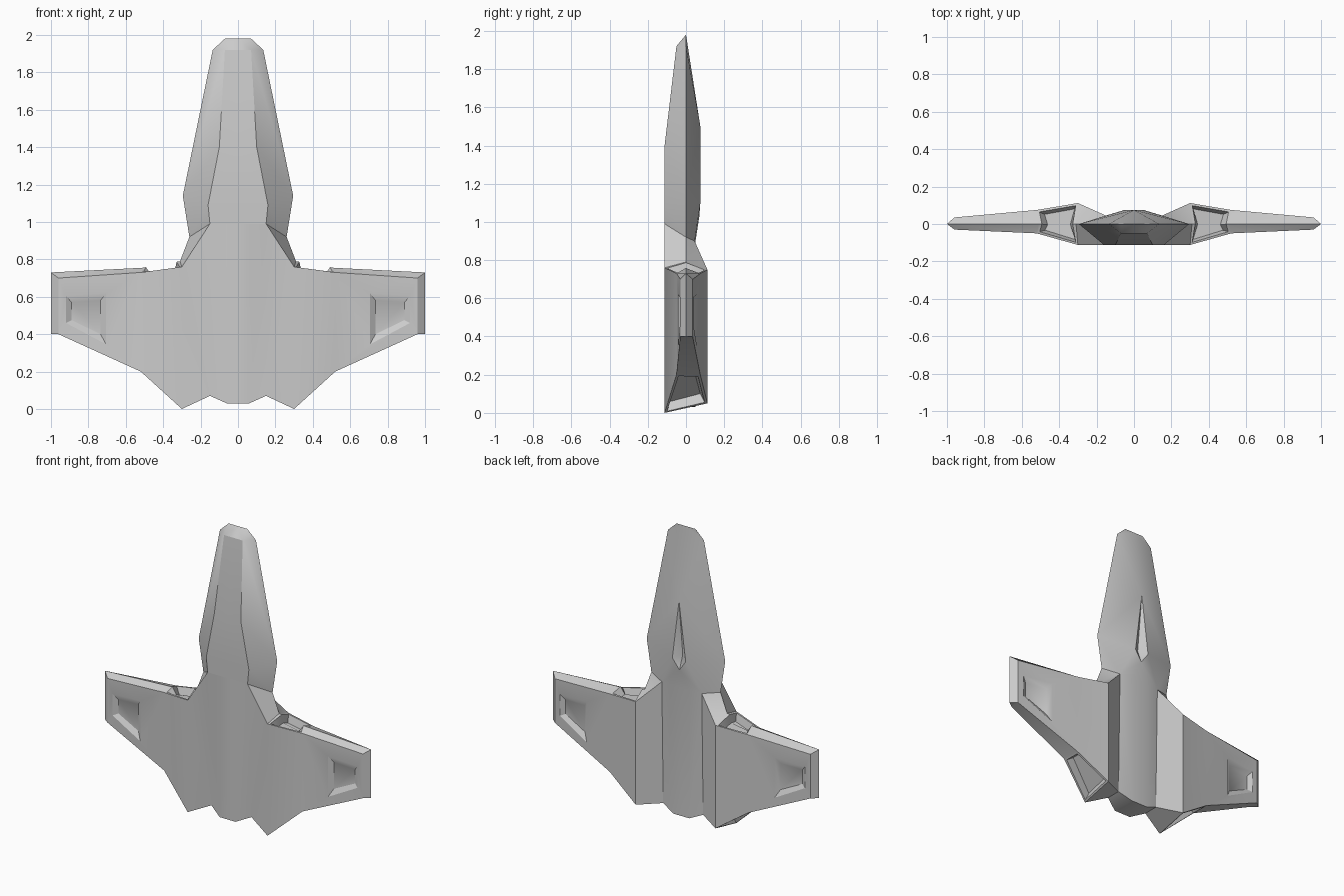
import bpy, bmesh, math

if "Cube" in bpy.data.objects:
    bpy.data.objects.remove(bpy.data.objects["Cube"])

bm = bmesh.new()
cache = {}


def vert(p, side):
    """Shared vertex for point (x, z, y), mirrored by side."""
    key = (round(p[0] * side, 4) + 0.0, round(p[2], 4), round(p[1], 4))
    if key not in cache:
        cache[key] = bm.verts.new(key)
    return cache[key]


def face(pts, side):
    vs = list(dict.fromkeys(vert(p, side) for p in pts))
    return bm.faces.new(vs) if len(vs) > 2 else None


def strip(a, b, side):
    for i in range(len(a) - 1):
        face((a[i], a[i + 1], b[i + 1], b[i]), side)


# Points are (x, z, y). Nose rings: front centre, front ridge, side edge, back ridge
nose = [
    [(0, 1.98, 0), (.07, 1.98, 0), (.07, 1.98, 0), (0, 1.98, 0)],
    [(0, 1.92, -.05), (.07, 1.92, -.05), (.135, 1.92, 0), (0, 1.98, 0)],
    [(0, 1.4, -.112), (.1, 1.4, -.112), (.295, 1.14, 0), (0, 1.5, .075)],
    [(0, 1.09, -.112), (.16, 1.09, -.112), (.295, 1.14, 0), (.05, 1.1, .075)],
    [(0, .99, -.112), (.15, .99, -.112), (.26, .92, 0), (.15, .9, .045)],
]
# Hull skins: x, bottom z, bottom y, top z, top y
front = [(0, .03, -.112, .99, -.112), (.06, .03, -.112, .99, -.112),
         (.15, .07, -.07, .99, -.112), (.3, 0, -.112, .76, -.112),
         (.52, .2, -.05, .73, -.05), (.96, .4, -.03, .70, -.03)]
back = [(0, .03, .05, .9, .05), (.06, .03, .05, .9, .05),
        (.15, .07, .03, .9, .045), (.3, .05, .112, .75, .112),
        (.52, .2, .075, .73, .075), (.96, .4, .035, .70, .035)]
# Leading edge midline and wing tip
neck, mid_in, mid_out = (.26, .92, 0), (.31, .79, 0), (.51, .755, 0)
tip_top, tip_low = (1, .73, 0), (1, .4, 0)

panel_out = [(.705, .345), (.92, .46), (.92, .605), (.705, .62)]
panel_in = [(.735, .40), (.89, .475), (.89, .57), (.735, .58)]

pockets = []
for s in (1, -1):
    # Nose, dorsal slot and its floor
    for a, b in zip(nose, nose[1:]):
        strip(a, b, s)
    slot_top, slot_side = nose[2][3], nose[3][3]
    slot_end, floor = (0, 1.03, .07), (0, 1.12, .035)
    face((slot_side, slot_end, (0, .9, .05), (.06, .9, .05), (.15, .9, .045)), s)
    face((slot_top, slot_side, floor), s)
    face((slot_side, slot_end, floor), s)

    # Hull and wing skins with a recessed panel in each wing face
    rows = []
    for skin in (front, back):
        low = [(x, z, y) for x, z, y, _, _ in skin]
        top = [(x, z, y) for x, _, _, z, y in skin]
        rows.append((low, top))
        strip(low[:5], top[:5], s)
        y0, y1 = low[4][2], low[5][2]

        def panel(corners, scale, shift):
            return [(x, z, (y0 + (y1 - y0) * (x - .52) / .44) * scale + shift)
                    for x, z in corners]
        sink = -.02 if y0 > 0 else .02
        rings = [[low[4], low[5], top[5], top[4]],
                 panel(panel_out, 1, 0), panel(panel_in, 1, sink)]
        for a, b in zip(rings, rings[1:]):
            strip(a + a[:1], b + b[:1], s)
        face(rings[2], s)
        # Shoulder, leading edge bevel and wing tip
        strip(top[2:4], [neck, mid_in], s)
        strip(top[4:6], [mid_out, tip_top], s)
        face((low[5], top[5], tip_top, tip_low), s)

    # Trailing edge, wing tip end, intake and exhaust
    (fl, ft), (kl, kt) = rows
    strip(fl[:4], kl[:4], s)
    strip(fl[4:6], kl[4:6], s)
    face((fl[5], tip_low, kl[5]), s)
    pockets.append(face((ft[3], ft[4], mid_out, kt[4], kt[3], mid_in), s))
    pockets.append(face((fl[3], fl[4], kl[4], kl[3]), s))

bmesh.ops.recalc_face_normals(bm, faces=bm.faces[:])

# Sink the engine intakes and exhausts
bmesh.ops.inset_individual(bm, faces=pockets, thickness=.018, depth=0)
bmesh.ops.inset_individual(bm, faces=pockets, thickness=.022, depth=-.05)

mesh = bpy.data.meshes.new("spacecraft_hull")
bm.to_mesh(mesh)
bm.free()
hull = bpy.data.objects.new("spacecraft_hull", mesh)
bpy.context.collection.objects.link(hull)
bpy.context.view_layer.objects.active = hull
hull.select_set(True)
bpy.ops.object.shade_smooth_by_angle(angle=math.radians(32))
